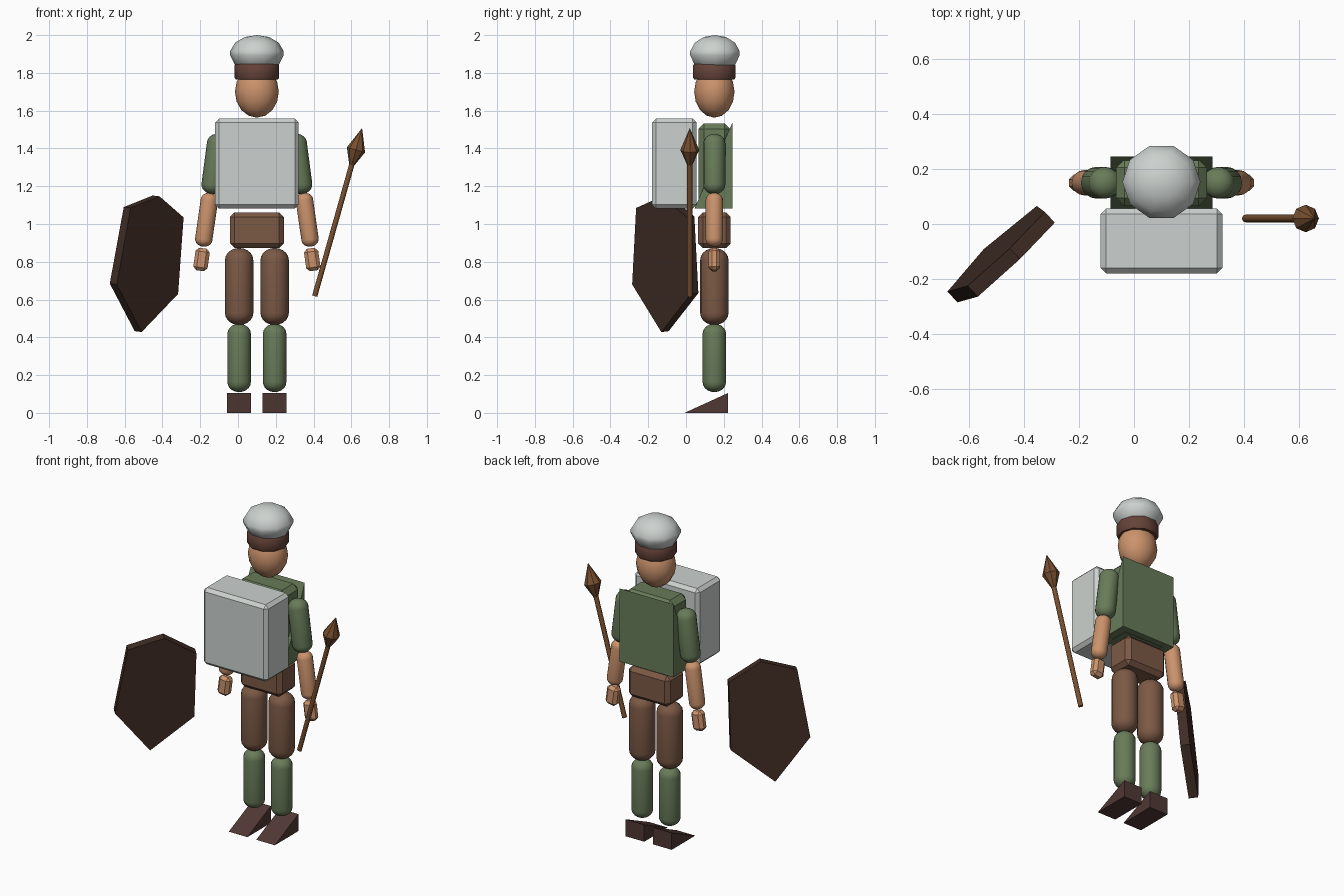
import bpy, bmesh, math
from mathutils import Vector, Matrix

if "Cube" in bpy.data.objects:
    bpy.data.objects.remove(bpy.data.objects["Cube"])

CX, CY = 0.10, 0.15  # body axis


def material(name, rgb):
    m = bpy.data.materials.new(name)
    m.diffuse_color = (*rgb, 1)
    m.use_nodes = True
    m.node_tree.nodes["Principled BSDF"].inputs["Base Color"].default_value = m.diffuse_color
    return m


GREY = material("pale_grey", (0.60, 0.64, 0.62))
GREEN = material("green_cloth", (0.14, 0.20, 0.10))
SKIN = material("skin", (0.60, 0.29, 0.15))
BROWN = material("brown_cloth", (0.20, 0.10, 0.06))
BAND = material("dark_red_brown", (0.13, 0.055, 0.04))
BOOT = material("boot_leather", (0.08, 0.04, 0.035))
DARK = material("dark_wood", (0.05, 0.025, 0.018))
WOOD = material("wood", (0.19, 0.08, 0.03))


def finish(name, bm, mat, smooth=False):
    bmesh.ops.remove_doubles(bm, verts=bm.verts, dist=1e-5)
    bmesh.ops.recalc_face_normals(bm, faces=bm.faces)
    me = bpy.data.meshes.new(name)
    bm.to_mesh(me)
    bm.free()
    me.materials.append(mat)
    ob = bpy.data.objects.new(name, me)
    bpy.context.collection.objects.link(ob)
    if smooth:
        bpy.ops.object.select_all(action='DESELECT')
        ob.select_set(True)
        bpy.context.view_layer.objects.active = ob
        bpy.ops.object.shade_smooth_by_angle(angle=math.radians(50))
    return ob


def box(name, center, size, bevel, mat, tilt=0):
    bm = bmesh.new()
    bmesh.ops.create_cube(bm, size=1, matrix=Matrix.Diagonal((*size, 1)))
    bmesh.ops.bevel(bm, geom=bm.edges[:], offset=bevel, segments=1, affect='EDGES')
    bm.transform(Matrix.Translation(center) @ Matrix.Rotation(tilt, 4, 'Y'))
    return finish(name, bm, mat)


def prism(name, points, offset, mat):
    """Flat polygon extruded along a vector."""
    bm = bmesh.new()
    face = bm.faces.new([bm.verts.new(p) for p in points])
    new = bmesh.ops.extrude_face_region(bm, geom=[face], use_keep_orig=True)["geom"]
    bmesh.ops.translate(bm, vec=offset, verts=[g for g in new if isinstance(g, bmesh.types.BMVert)])
    return finish(name, bm, mat)


def wedge(name, x, width, y0, y1, z0, z1, mat):
    x0 = x - width / 2
    return prism(name, [(x0, y0, z0), (x0, y1, z0), (x0, y1, z1)], (width, 0, 0), mat)


def lathe(name, profile, sides, start, direction, mat, smooth=True, squash=1):
    """Revolve (radius, distance) points around an axis."""
    bm = bmesh.new()
    rings = [[bm.verts.new((r * math.cos(2 * math.pi * i / sides),
                            squash * r * math.sin(2 * math.pi * i / sides), d))
              for i in range(sides)] for r, d in profile]
    for a, b in zip(rings, rings[1:]):
        for i in range(sides):
            j = (i + 1) % sides
            bm.faces.new((a[i], a[j], b[j], b[i]))
    for ring, r in ((rings[0], profile[0][0]), (rings[-1], profile[-1][0])):
        if r > 0:
            bm.faces.new(ring)
    rot = Vector((0, 0, 1)).rotation_difference(Vector(direction)).to_matrix().to_4x4()
    bm.transform(Matrix.Translation(start) @ rot)
    return finish(name, bm, mat, smooth)


def capsule(name, a, b, r, mat):
    a, b = Vector(a), Vector(b)
    length, cap, n = (b - a).length, 0.85 * r, 5
    arc = [(r * math.sin(k * math.pi / 2 / n), cap * (1 - math.cos(k * math.pi / 2 / n)))
           for k in range(n + 1)]
    profile = arc + [(q, length - d) for q, d in reversed(arc)]
    return lathe(name, profile, 16, a, b - a, mat)


# Head, hat band and soft hat
UP = (0, 0, 1)
head = [(0.116 * math.sin(k * math.pi / 8), -0.137 * math.cos(k * math.pi / 8)) for k in range(9)]
lathe("head", head, 12, (CX, CY, 1.70), UP, SKIN, squash=0.92)
lathe("hat_band", [(0.112, 1.765), (0.118, 1.775), (0.118, 1.84), (0.11, 1.85)], 10,
      (CX, CY, 0), UP, BAND)
lathe("hat", [(0, 1.815), (0.07, 1.82), (0.113, 1.837), (0.142, 1.893), (0.142, 1.915),
              (0.115, 1.96), (0.064, 1.99), (0, 2.0)], 10, (CX, CY + 0.003, 0), UP, GREY, squash=0.97)

# Trunk
box("torso", (CX, CY, 1.307), (0.33, 0.17, 0.45), 0.03, GREEN)
wedge("back_panel", CX, 0.37, 0.045, 0.245, 1.083, 1.535, GREEN)
box("chest_pack", (CX, -0.062, 1.32), (0.443, 0.235, 0.475), 0.02, GREY)
box("hips", (CX, CY, 0.967), (0.285, 0.172, 0.19), 0.025, BROWN)

# Limbs, mirrored about the body axis
for side, s in (("right", -1), ("left", 1)):
    leg = CX + s * 0.094
    capsule(side + "_thigh", (leg, CY, 0.465), (leg, CY, 0.873), 0.075, BROWN)
    capsule(side + "_shin", (leg, CY, 0.11), (leg, CY, 0.472), 0.062, GREEN)
    wedge(side + "_foot", leg, 0.127, -0.008, 0.222, 0, 0.105, BOOT)
    capsule(side + "_upper_arm", (CX + s * 0.242, CY, 1.158), (CX + s * 0.2, CY, 1.477), 0.058, GREEN)
    capsule(side + "_forearm", (CX + s * 0.287, CY, 0.88), (CX + s * 0.246, CY, 1.165), 0.046, SKIN)
    box(side + "_hand", (CX + s * 0.293, CY, 0.812), (0.076, 0.06, 0.12), 0.018, SKIN, tilt=-s * 0.14)

# Spear leaning outwards
foot, tip = Vector((0.406, 0.02, 0.618)), Vector((0.657, 0.02, 1.508))
L = (tip - foot).length
lathe("spear_shaft", [(0.014, 0), (0.014, L - 0.18)], 8, foot, tip - foot, WOOD)
lathe("spear_head", [(0.013, L - 0.205), (0.05, L - 0.12), (0, L)], 8, foot, tip - foot, WOOD, smooth=False)

# Six-sided shield slab lying in the plane y = 0.40 + 0.94x - 0.12z
outline = [(-0.568, 1.085), (-0.415, 1.146), (-0.288, 1.035),
           (-0.317, 0.63), (-0.51, 0.428), (-0.642, 0.68)]
normal = Vector((0.94, -1, -0.12)).normalized()
prism("shield", [(x, 0.40 + 0.94 * x - 0.12 * z, z) for x, z in outline], -0.054 * normal, DARK)
